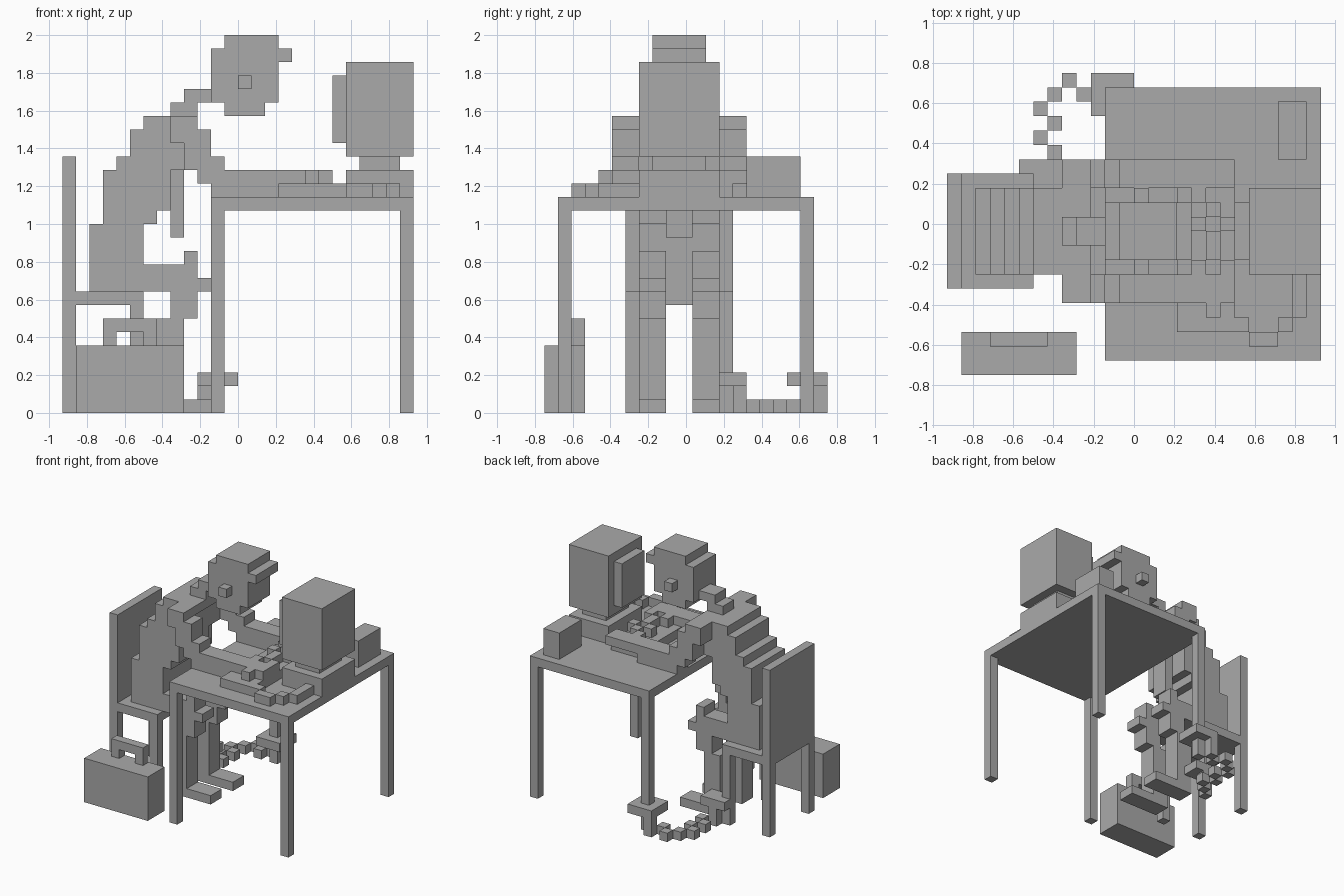
import bpy
import bmesh
from mathutils import Matrix, Vector

default_cube = bpy.data.objects.get("Cube")
if default_cube:
    bpy.data.objects.remove(default_cube, do_unlink=True)

# One plain grey
grey = bpy.data.materials.new("plain_grey")
grey.use_nodes = True
grey.diffuse_color = (0.4, 0.4, 0.4, 1)
grey.node_tree.nodes["Principled BSDF"].inputs["Base Color"].default_value = (0.4, 0.4, 0.4, 1)

# Everything sits on a grid of small cubes
UNIT = 2 / 28
ORIGIN = Vector((-13, -10.5, 0))
BODY_MIDDLE = 10


def span(x, y, z):
    """A box given by its grid range along each axis."""
    return x, y, z


def cell(x, y, z):
    return (x, x + 1), (y, y + 1), (z, z + 1)


def mirrored(boxes):
    """Repeat boxes on the other side of the body."""
    flip = 2 * BODY_MIDDLE
    return boxes + [(x, (flip - y[1], flip - y[0]), z) for x, y, z in boxes]


def build(name, boxes):
    mesh = bpy.data.meshes.new(name)
    bm = bmesh.new()
    for box in boxes:
        low = Vector([axis[0] for axis in box])
        high = Vector([axis[1] for axis in box])
        centre = ((low + high) / 2 + ORIGIN) * UNIT
        size = (high - low) * UNIT
        matrix = Matrix.Translation(centre) @ Matrix.Diagonal(size.to_4d())
        bmesh.ops.create_cube(bm, size=1, matrix=matrix)
    bm.to_mesh(mesh)
    bm.free()
    mesh.materials.append(grey)
    obj = bpy.data.objects.new(name, mesh)
    bpy.context.collection.objects.link(obj)
    return obj


def legs(name, columns, rows, height):
    build(name, [span(x=(c, c + 1), y=(r, r + 1), z=(0, height))
                 for c in columns for r in rows])


# Desk
build("desk_top", [span(x=(11, 26), y=(1, 20), z=(15, 16))])
legs("desk_legs", columns=(11, 25), rows=(1, 19), height=15)

# Chair
build("chair_seat", [span(x=(0, 6), y=(6, 14), z=(8, 9))])
build("chair_back", [span(x=(0, 1), y=(6, 14), z=(9, 19))])
legs("chair_legs", columns=(0, 5), rows=(6, 13), height=8)

# Briefcase
build("briefcase", [span(x=(1, 9), y=(0, 3), z=(0, 5))])
build("briefcase_handle", [
    span(x=(3, 7), y=(2, 3), z=(6, 7)),
    cell(x=3, y=2, z=5),
    cell(x=6, y=2, z=5),
])

# Computer
build("computer_base", [span(x=(21, 26), y=(7, 13), z=(16, 18))])
build("monitor_neck", [span(x=(22, 25), y=(8, 12), z=(18, 19))])
build("monitor", [span(x=(21, 26), y=(7, 13), z=(19, 26))])
build("monitor_screen", [span(x=(20, 21), y=(8, 12), z=(20, 25))])
build("keyboard", [span(x=(16, 20), y=(6, 14), z=(16, 17))])
build("desk_box", [span(x=(23, 25), y=(15, 19), z=(16, 19))])
build("mouse_mat", [span(x=(16, 20), y=(3, 6), z=(16, 17))])
build("mouse_cord", [
    cell(x=20, y=3, z=16),
    span(x=(21, 23), y=(2, 3), z=(16, 17)),
    cell(x=23, y=3, z=16),
    span(x=(24, 25), y=(4, 7), z=(16, 17)),
])

# Head
build("head", [
    span(x=(12, 16), y=(8, 12), z=(27, 28)),
    span(x=(11, 16), y=(8, 12), z=(23, 27)),
    span(x=(12, 15), y=(8, 12), z=(22, 23)),
])
build("brow", [span(x=(16, 17), y=(8, 12), z=(26, 27))])
build("ears", mirrored([cell(x=13, y=12, z=24)]))
build("neck", [
    span(x=(8, 10), y=(9, 11), z=(22, 23)),
    span(x=(9, 12), y=(9, 11), z=(23, 24)),
])

# Torso, leaning forward in steps
build("torso", [
    span(x=(2, 6), y=(7, 13), z=(9, 14)),
    span(x=(3, 7), y=(7, 13), z=(14, 15)),
    span(x=(3, 8), y=(7, 13), z=(15, 18)),
    span(x=(4, 9), y=(7, 13), z=(18, 19)),
    span(x=(5, 9), y=(7, 13), z=(19, 21)),
    span(x=(6, 10), y=(7, 13), z=(21, 22)),
])
build("necktie", [span(x=(8, 9), y=(9, 11), z=(13, 18))])

# Arms and hands
build("arms", mirrored([
    span(x=(8, 10), y=(13, 15), z=(20, 22)),
    span(x=(9, 11), y=(13, 15), z=(18, 21)),
    span(x=(10, 12), y=(13, 15), z=(17, 19)),
    span(x=(11, 16), y=(13, 15), z=(16, 18)),
    span(x=(16, 18), y=(13, 15), z=(17, 18)),
]))
build("left_hand", [span(x=(18, 20), y=(13, 15), z=(17, 18))])
build("right_hand", [
    span(x=(18, 20), y=(5, 7), z=(17, 18)),
    cell(x=18, y=4, z=17),
])
build("fingers", [
    cell(x=17, y=12, z=17), cell(x=18, y=11, z=17),
    cell(x=17, y=10, z=17), cell(x=19, y=10, z=17),
    cell(x=18, y=9, z=17), cell(x=18, y=8, z=17),
    cell(x=19, y=7, z=17), cell(x=17, y=7, z=17),
])

# Legs and shoes
build("legs", mirrored([
    span(x=(5, 10), y=(11, 13), z=(9, 11)),
    span(x=(9, 10), y=(11, 13), z=(11, 12)),
    span(x=(10, 11), y=(11, 13), z=(9, 10)),
    span(x=(8, 10), y=(11, 13), z=(7, 9)),
    span(x=(7, 9), y=(11, 13), z=(0, 7)),
]))
build("shoes", mirrored([span(x=(7, 12), y=(11, 13), z=(0, 1))]))

# Chain from ankle to desk leg
build("ankle_cuff", [span(x=(5, 8), y=(13, 15), z=(2, 3))])
build("desk_leg_cuff", [span(x=(10, 13), y=(18, 21), z=(2, 3))])
links = [cell(x=6 + row % 2, y=row, z=0) for row in range(14, 20)]
links += [cell(x=8, y=20, z=0), cell(x=9, y=19, z=0)]
links += [span(x=(10, 11), y=(20, 21), z=(0, 2)),
          span(x=(6, 7), y=(14, 15), z=(0, 2))]
build("chain", links)
